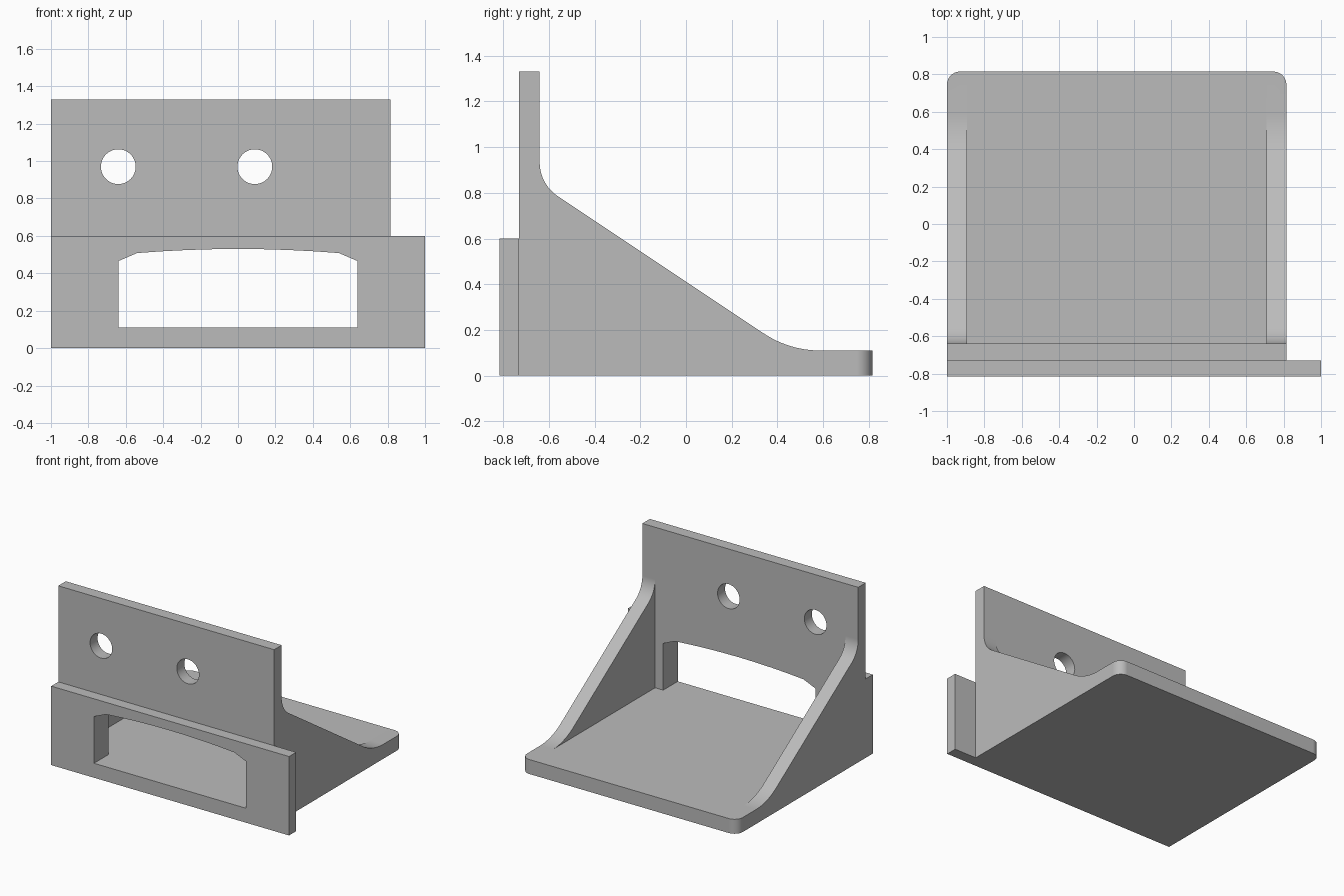
import bpy, bmesh, math
from mathutils import Vector

cube = bpy.data.objects.get("Cube")
if cube:
    bpy.data.objects.remove(cube, do_unlink=True)

LEFT, RIGHT, BACK = 0.815, -1.0, 0.815   # body limits
FRONT, STEP, WALL = -0.815, -0.73, -0.64  # front plate, upright front, upright back
FLOOR, WEB = 0.11, 0.107                  # base thickness, side web thickness

grey = bpy.data.materials.new("light grey")
grey.use_nodes = True
grey.diffuse_color = (0.5, 0.5, 0.5, 1)
grey.node_tree.nodes["Principled BSDF"].inputs["Base Color"].default_value = (0.5, 0.5, 0.5, 1)


def prism(name, points, axis, start, end):
    """Extrude a 2D outline along x (points are y, z) or y (points are x, z)."""
    place = (lambda a, b: (start, a, b)) if axis == "x" else (lambda a, b: (a, start, b))
    bm = bmesh.new()
    face = bm.faces.new([bm.verts.new(place(a, b)) for a, b in points])
    moved = bmesh.ops.extrude_face_region(bm, geom=[face])["geom"]
    shift = Vector((end - start, 0, 0) if axis == "x" else (0, end - start, 0))
    bmesh.ops.translate(bm, vec=shift, verts=[v for v in moved if isinstance(v, bmesh.types.BMVert)])
    bmesh.ops.recalc_face_normals(bm, faces=bm.faces)
    mesh = bpy.data.meshes.new(name)
    bm.to_mesh(mesh)
    bm.free()
    mesh.materials.append(grey)
    obj = bpy.data.objects.new(name, mesh)
    bpy.context.collection.objects.link(obj)
    return obj


def box_outline(a0, b0, a1, b1):
    return [(a0, b0), (a1, b0), (a1, b1), (a0, b1)]


def fillet(before, corner, after, radius, steps=12):
    """Points of an arc tangent to both sides of a corner."""
    p, c, q = Vector(before), Vector(corner), Vector(after)
    u, v = (p - c).normalized(), (q - c).normalized()
    half = u.angle(v) / 2
    centre = c + (u + v).normalized() * radius / math.sin(half)
    a = c + u * radius / math.tan(half) - centre
    b = c + v * radius / math.tan(half) - centre
    sweep = a.angle_signed(b)
    start = math.atan2(a.y, a.x)
    return [(centre.x + radius * math.cos(start - sweep * i / steps),
             centre.y + radius * math.sin(start - sweep * i / steps)) for i in range(steps + 1)]


def cut(target, cutter):
    cutter.hide_render = True
    mod = target.modifiers.new("cut", "BOOLEAN")
    mod.operation, mod.solver, mod.object = "DIFFERENCE", "EXACT", cutter
    bpy.context.view_layer.objects.active = target
    bpy.ops.object.modifier_apply(modifier=mod.name)
    bpy.data.objects.remove(cutter, do_unlink=True)


# Side outline: stepped front plate, upright, sloping web and base
toe, heel, low, high = (BACK, FLOOR), (0.4525, FLOOR), (WALL, 0.838), (WALL, 1.33)
side = [(FRONT, 0), (BACK, 0), toe]
side += fillet(toe, heel, low, 0.446)
side += fillet(heel, low, high, 0.178)
side += [high, (STEP, 1.33), (STEP, 0.6), (FRONT, 0.6)]
bracket = prism("bracket", side, "x", RIGHT, 1.0)

# Trim the body so that the front plate stands out on the left
cut(bracket, prism("left_trim", box_outline(STEP, -0.2, 1.2, 1.6), "x", LEFT, 1.2))

# Open pocket between the two webs
cut(bracket, prism("pocket", box_outline(WALL, FLOOR, 1.2, 1.6), "x", RIGHT + WEB, LEFT - WEB))

# Window with a shallow arched top
arch = [(0.54 - 1.08 * i / 8, 0.53 - 0.022 * (1 - i / 4) ** 2) for i in range(9)]
window = [(-0.64, FLOOR), (0.64, FLOOR), (0.64, 0.465)] + arch + [(-0.64, 0.465)]
cut(bracket, prism("window", window, "y", -1, WALL + 0.02))

# Two screw holes
for x in (-0.64, 0.09):
    ring = [(x + 0.093 * math.cos(math.tau * i / 48), 0.97 + 0.093 * math.sin(math.tau * i / 48))
            for i in range(48)]
    cut(bracket, prism("hole", ring, "y", -1, 0))

# Clean flat faces and round the back corners of the base
bm = bmesh.new()
bm.from_mesh(bracket.data)
bmesh.ops.remove_doubles(bm, verts=bm.verts, dist=0.0001)
bmesh.ops.dissolve_limit(bm, angle_limit=0.005, verts=bm.verts, edges=bm.edges)
corners = [e for e in bm.edges
           if all(v.co.y > BACK - 0.001 for v in e.verts)
           and abs(e.verts[0].co.x - e.verts[1].co.x) < 0.001
           and (e.verts[0].co.x > LEFT - 0.01 or e.verts[0].co.x < RIGHT + 0.01)]
bmesh.ops.bevel(bm, geom=corners, offset=0.07, segments=8, profile=0.5, affect="EDGES")
bm.to_mesh(bracket.data)
bm.free()

# Smooth curves, crisp edges
bpy.ops.object.select_all(action="DESELECT")
bracket.select_set(True)
bpy.context.view_layer.objects.active = bracket
bpy.ops.object.shade_smooth_by_angle(angle=math.radians(20))
weighted = bracket.modifiers.new("even_shading", "WEIGHTED_NORMAL")
weighted.keep_sharp = True
